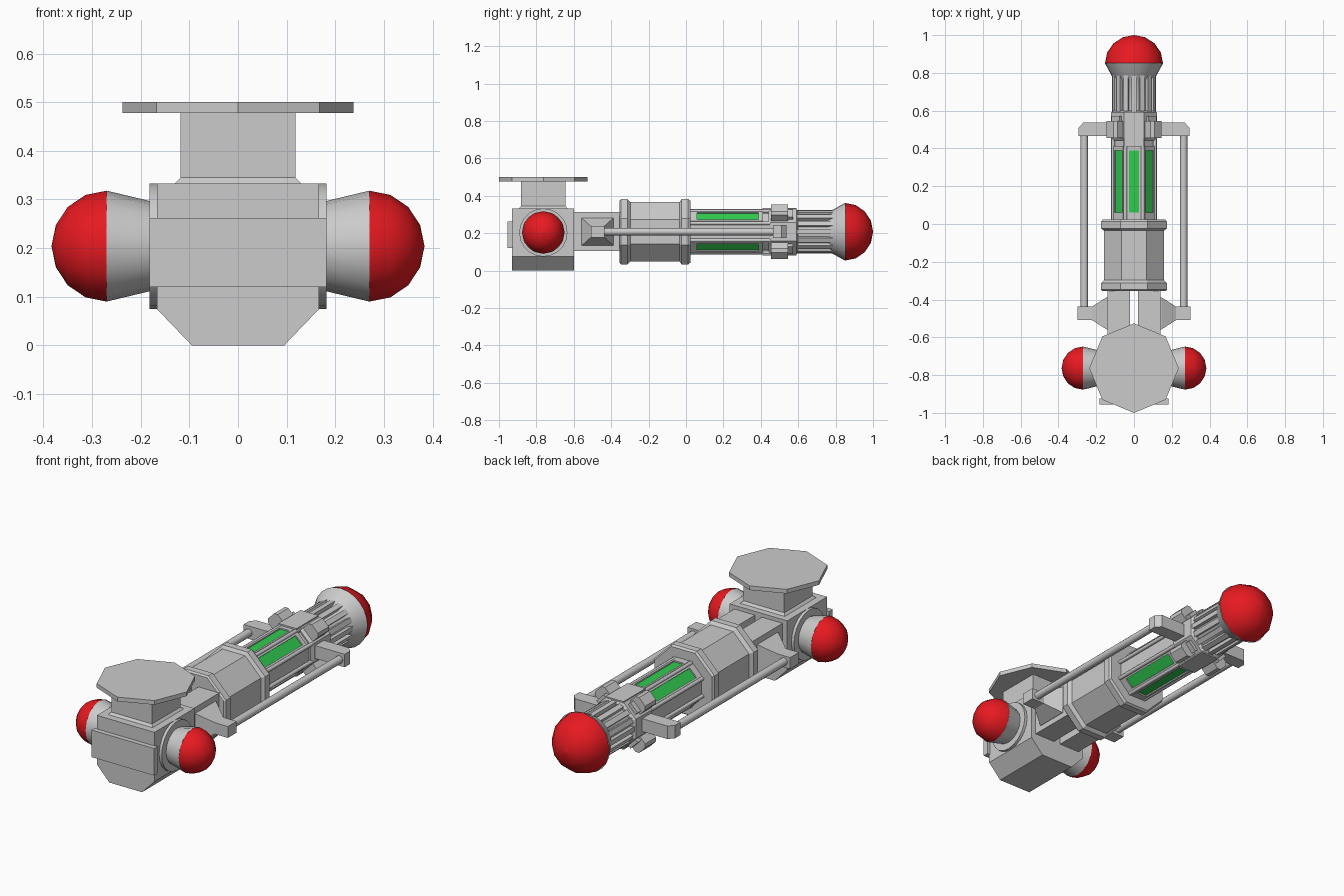
import bpy, bmesh
from math import sin, cos, pi, radians

if "Cube" in bpy.data.objects:
    bpy.data.objects.remove(bpy.data.objects["Cube"])

ZC = 0.208                      # height of the long axis
OCT = 1 / cos(pi / 8)           # apothem -> radius for an octagon


def material(name, rgb):
    m = bpy.data.materials.new(name)
    m.diffuse_color = (*rgb, 1)
    m.use_nodes = True
    m.node_tree.nodes["Principled BSDF"].inputs["Base Color"].default_value = m.diffuse_color
    return m


RED = material("red", (0.8, 0.01, 0.015))
GREEN = material("green", (0.03, 0.6, 0.08))


def loft(name, rings, mat=None, mirror=False, smooth=None):
    """Skin a list of equal-length point rings and cap both ends."""
    bm = bmesh.new()
    loops = [[bm.verts.new(p) for p in ring] for ring in rings]
    n = len(loops[0])
    for a, b in zip(loops, loops[1:]):
        for i in range(n):
            j = (i + 1) % n
            bm.faces.new((a[i], a[j], b[j], b[i]))
    bm.faces.new(loops[0])
    bm.faces.new(loops[-1])
    bmesh.ops.recalc_face_normals(bm, faces=bm.faces)
    me = bpy.data.meshes.new(name)
    bm.to_mesh(me)
    bm.free()
    ob = bpy.data.objects.new(name, me)
    bpy.context.collection.objects.link(ob)
    if mat:
        me.materials.append(mat)
    if mirror:
        ob.modifiers.new("Mirror", 'MIRROR').use_mirror_merge = False
    if smooth:
        bpy.ops.object.select_all(action='DESELECT')
        ob.select_set(True)
        bpy.context.view_layer.objects.active = ob
        bpy.ops.object.shade_smooth_by_angle(angle=radians(smooth))
    return ob


def turned(name, profile, n, axis='Y', c=(0, 0, ZC), phase=0.0, **kw):
    """Revolve (distance along axis, radius) pairs with n sides."""
    rings = []
    for t, r in profile:
        ring = []
        for i in range(n):
            a = 2 * pi * i / n + phase
            u, v = r * cos(a), r * sin(a)
            p = {'X': (t, u, v), 'Y': (u, t, v), 'Z': (u, v, t)}[axis]
            ring.append(tuple(p[k] + c[k] for k in range(3)))
        rings.append(ring)
    return loft(name, rings, **kw)


def prism(name, pts, axis, a, b, **kw):
    """Extrude a 2D outline along an axis from a to b."""
    put = {'Y': lambda p, t: (p[0], t, p[1]), 'Z': lambda p, t: (p[0], p[1], t)}[axis]
    return loft(name, [[put(p, t) for p in pts] for t in (a, b)], **kw)


def box(name, x0, x1, y0, y1, z0, z1, **kw):
    return prism(name, [(x0, y0), (x1, y0), (x1, y1), (x0, y1)], 'Z', z0, z1, **kw)


def radial(name, deg, outline, y0, y1, **kw):
    """Extrude an (r, sideways) outline along y, turned to an angle around the long axis."""
    c, s = cos(radians(deg)), sin(radians(deg))
    pts = [(r * c - w * s, ZC + r * s + w * c) for r, w in outline]
    return prism(name, pts, 'Y', y0, y1, **kw)


def slab(r0, r1, w0, w1):
    return [(r0, w0), (r1, w0), (r1, w1), (r0, w1)]


def dome(start, r, height, steps=4):
    return [(start + height * sin(i * pi / 2 / steps), max(r * cos(i * pi / 2 / steps), 0.002))
            for i in range(steps + 1)]


# Head: mounting plate, neck and body
YH = -0.763
turned("mount_plate", [(0.478, 0.237), (0.5, 0.237)], 8, 'Z', (0, YH, 0))
turned("mount_neck", [(0.33, 0.187), (0.345, 0.167), (0.48, 0.167)], 4, 'Z', (0, YH, 0), pi / 4)
half = [(0.095, 0), (0.167, 0.075), (0.167, 0.333)]
prism("head_body", half + [(-x, z) for x, z in reversed(half)], 'Y', -0.93, -0.6)
box("head_front_plate", -0.182, 0.182, -0.955, -0.925, 0.12, 0.262)

# Side lamps
side = (0, YH, 0.204)
turned("lamp_ring", [(0.16, 0.129), (0.182, 0.129)], 20, 'X', side, mirror=True, smooth=30)
turned("lamp_socket", [(0.17, 0.09), (0.27, 0.114)], 16, 'X', side, mirror=True, smooth=30)
turned("lamp_dome", dome(0.27, 0.114, 0.113), 12, 'X', side, mat=RED, mirror=True, smooth=40)

# Twin arms joining the head to the barrel
box("link_bar", 0.02, 0.14, -0.61, -0.34, 0.105, 0.313, mirror=True)

# Rear rod brackets: flared root and square end
def square(x, h, k):
    return [(x, -0.473 + a * h, ZC + b * k) for a, b in ((-1, -1), (1, -1), (1, 1), (-1, 1))]

loft("rear_rod_bracket", [square(0.13, 0.085, 0.074), square(0.145, 0.085, 0.074),
                          square(0.222, 0.036, 0.03), square(0.298, 0.036, 0.03)], mirror=True)

# Long side rods and their front brackets
turned("side_rod", [(-0.45, 0.02), (0.48, 0.02)], 12, c=(0.263, 0, ZC), mirror=True, smooth=40)
prism("front_rod_bracket", [(0.09, 0.465), (0.293, 0.465), (0.293, 0.51), (0.268, 0.537), (0.09, 0.537)],
      'Z', 0.175, 0.243, mirror=True)

# Octagonal barrel with a flange at each end
turned("barrel", [(t, a * OCT) for t, a in (
    (-0.356, 0.166), (-0.348, 0.174), (-0.312, 0.174), (-0.297, 0.158),
    (-0.035, 0.158), (-0.024, 0.174), (0.012, 0.174), (0.023, 0.166))], 8, phase=pi / 8)

# Energy chamber: core, lit windows with frames, thin corner rods
turned("chamber_core", [(0.0, 0.105 * OCT), (0.46, 0.105 * OCT)], 8, phase=pi / 8)
for deg in (45, 90, 135, 225, 270, 315):
    radial("window_glow", deg, slab(0.09, 0.111, -0.028, 0.028), 0.05, 0.395, mat=GREEN)
    for s in (-1, 1):
        radial("window_frame_side", deg, slab(0.095, 0.118, s * 0.027, s * 0.037), 0.02, 0.412)
    for y0, y1 in ((0.02, 0.06), (0.388, 0.412)):
        radial("window_frame_end", deg, slab(0.095, 0.118, -0.028, 0.028), y0, y1)
for i in range(8):
    a = pi / 8 + i * pi / 4
    turned("corner_rod", [(0.01, 0.01), (0.46, 0.01)], 8,
           c=(0.12 * cos(a), 0, ZC + 0.12 * sin(a)), smooth=50)

# Front collar with diagonal clamps and straps
turned("collar", [(t, a * OCT) for t, a in (
    (0.44, 0.112), (0.455, 0.122), (0.59, 0.122), (0.60, 0.108))], 8, phase=pi / 8)
for deg in (45, 135, 225, 315):
    radial("clamp", deg, [(0.1, -0.04), (0.165, -0.04), (0.18, -0.025),
                          (0.18, 0.025), (0.165, 0.04), (0.1, 0.04)], 0.455, 0.545)
    radial("clamp_tail", deg, slab(0.1, 0.14, -0.03, 0.03), 0.54, 0.572)
for deg in (90, 270):
    radial("collar_strap", deg, slab(0.09, 0.126, -0.052, 0.052), 0.41, 0.592)

# Finned nozzle with flared mouth and end dome
turned("nozzle", [(0.59, 0.1), (0.76, 0.1), (0.785, 0.118), (0.852, 0.155)], 24, smooth=40)
for i in range(16):
    radial("nozzle_fin", i * 22.5, slab(0.09, 0.117, -0.013, 0.013), 0.59, 0.79)
turned("end_dome", dome(0.85, 0.154, 0.15), 12, mat=RED, smooth=40)
